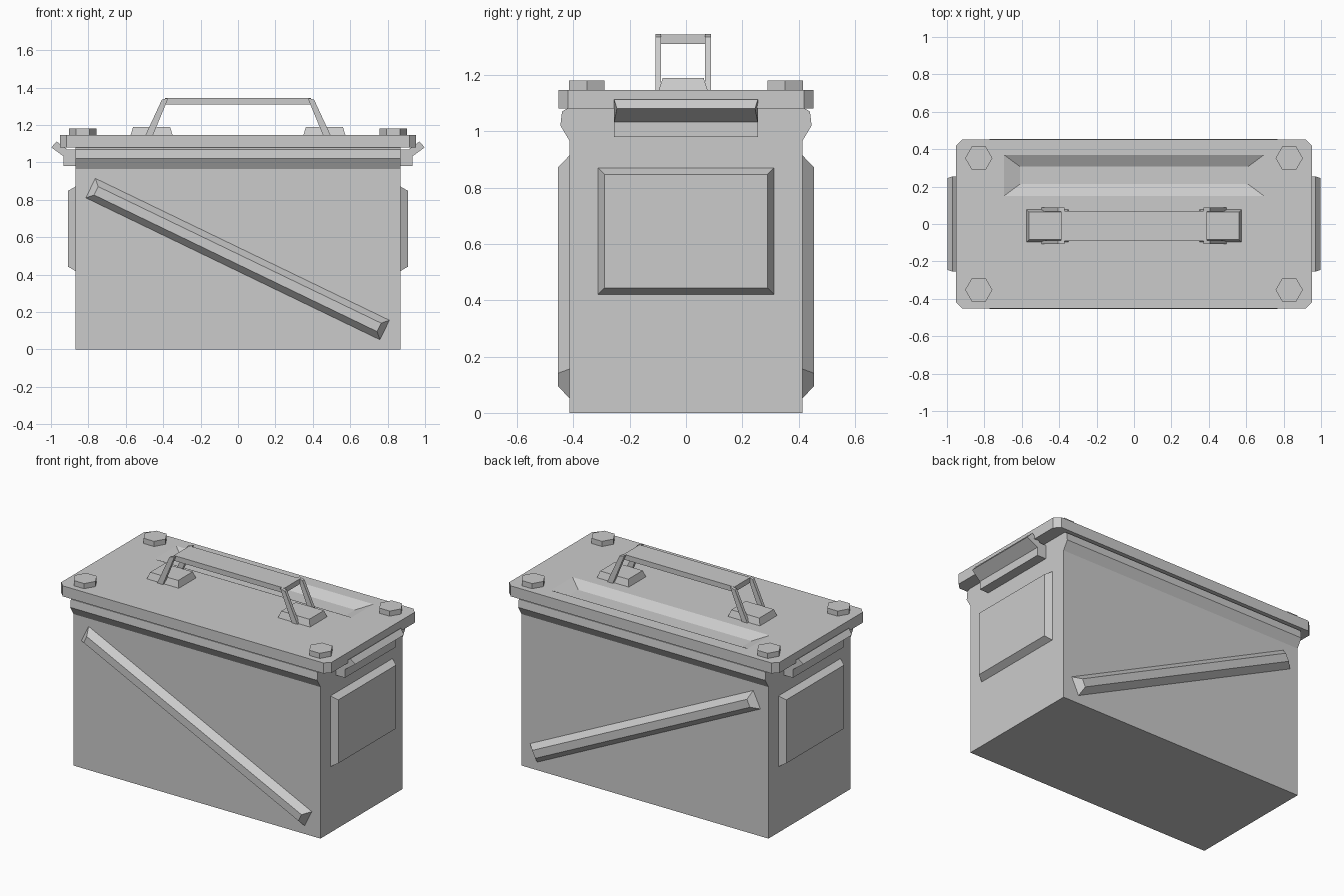
import bpy, bmesh, math
from mathutils import Vector

if "Cube" in bpy.data.objects:
    bpy.data.objects.remove(bpy.data.objects["Cube"])


def make(name, verts, faces):
    me = bpy.data.meshes.new(name)
    me.from_pydata([tuple(v) for v in verts], [], faces)
    bm = bmesh.new()
    bm.from_mesh(me)
    bmesh.ops.recalc_face_normals(bm, faces=bm.faces)
    bm.to_mesh(me)
    bm.free()
    ob = bpy.data.objects.new(name, me)
    bpy.context.collection.objects.link(ob)
    return ob


def loft(name, a, b):
    """Closed solid between two matching outlines."""
    n = len(a)
    sides = [(i, (i + 1) % n, n + (i + 1) % n, n + i) for i in range(n)]
    return make(name, list(a) + list(b),
                [tuple(range(n)), tuple(range(n, 2 * n))] + sides)


def pad(name, centre, u, v, n, hu, hv, inset, height):
    """Rectangular pad with bevelled sides, raised along n."""
    c, u, v, n = (Vector(t) for t in (centre, u, v, n))

    def ring(o, i):
        return [o + u * (a * (hu - i)) + v * (b * (hv - i))
                for a, b in ((-1, -1), (1, -1), (1, 1), (-1, 1))]
    return loft(name, ring(c, 0), ring(c + n * height, inset))


X, Y, Z = (1, 0, 0), (0, 1, 0), (0, 0, 1)

# Body with flared rim on the long sides
half = [(0.413, 0), (0.413, 0.965), (0.446, 1.02), (0.44, 1.07), (0.413, 1.085)]
outline = half + [(-y, z) for y, z in reversed(half)]
loft("body", [(-0.87, y, z) for y, z in outline], [(0.87, y, z) for y, z in outline])

# Lid with cut corners and a sunken groove
lx, ly, c = 0.953, 0.453, 0.035
corners = [(lx - c, -ly), (lx, -ly + c), (lx, ly - c), (lx - c, ly),
           (-lx + c, ly), (-lx, ly - c), (-lx, -ly + c), (-lx + c, -ly)]
lid = loft("lid", [(x, y, 1.08) for x, y in corners], [(x, y, 1.147) for x, y in corners])


def groove_ring(z):
    t = (1.147 - z) / 0.035
    hx, hy = 0.695 - 0.085 * t, 0.11 - 0.063 * t
    return [(a * hx, 0.26 + b * hy, z) for a, b in ((-1, -1), (1, -1), (1, 1), (-1, 1))]


cutter = loft("groove_cutter", groove_ring(1.112), groove_ring(1.16))
cutter.hide_render = True
mod = lid.modifiers.new("groove", "BOOLEAN")
mod.operation, mod.solver, mod.object = "DIFFERENCE", "EXACT", cutter
bpy.context.view_layer.objects.active = lid
bpy.ops.object.modifier_apply(modifier=mod.name)
bpy.data.objects.remove(cutter)

# Hexagonal bolts
for x in (-0.83, 0.83):
    for y in (-0.352, 0.352):
        hexa = [(x + 0.073 * math.cos(k * math.pi / 3),
                 y + 0.073 * math.sin(k * math.pi / 3)) for k in range(6)]
        loft("bolt", [(a, b, 1.14) for a, b in hexa], [(a, b, 1.18) for a, b in hexa])

# Carrying handle: grip, feet and slanted legs
pad("handle_grip", (0, -0.01, 1.31), X, Y, Z, 0.39, 0.08, 0, 0.033)
for s in (-1, 1):
    pad("handle_foot", (s * 0.462, -0.01, 1.145), X, Y, Z, 0.113, 0.087, 0.014, 0.043)
    leg = [(0.455, 1.145), (0.495, 1.145), (0.407, 1.335), (0.372, 1.345)]
    for y0, y1 in ((-0.108, -0.088), (0.068, 0.088)):
        loft("handle_leg", [(s * x, y0, z) for x, z in leg], [(s * x, y1, z) for x, z in leg])

# Side panels and latch lips
latch = [(0.86, 0.98, 0.255), (0.932, 0.98, 0.255), (0.932, 1.032, 0.255),
         (0.998, 1.08, 0.245), (0.97, 1.112, 0.255), (0.91, 1.068, 0.255), (0.86, 1.068, 0.255)]
for s in (-1, 1):
    pad("side_panel", (s * 0.87, 0, 0.645), Y, Z, (s, 0, 0), 0.313, 0.225, 0.023, 0.04)
    loft("latch_lip", [(s * x, -y, z) for x, z, y in latch], [(s * x, y, z) for x, z, y in latch])

# Diagonal ribs on front and back
a = math.atan2(-0.76, 1.575)
for s in (-1, 1):
    pad("diagonal_rib", (-0.002, s * 0.413, 0.483), (math.cos(a), 0, math.sin(a)),
        (-math.sin(a), 0, math.cos(a)), (0, s, 0), 0.873, 0.058, 0.033, 0.042)
